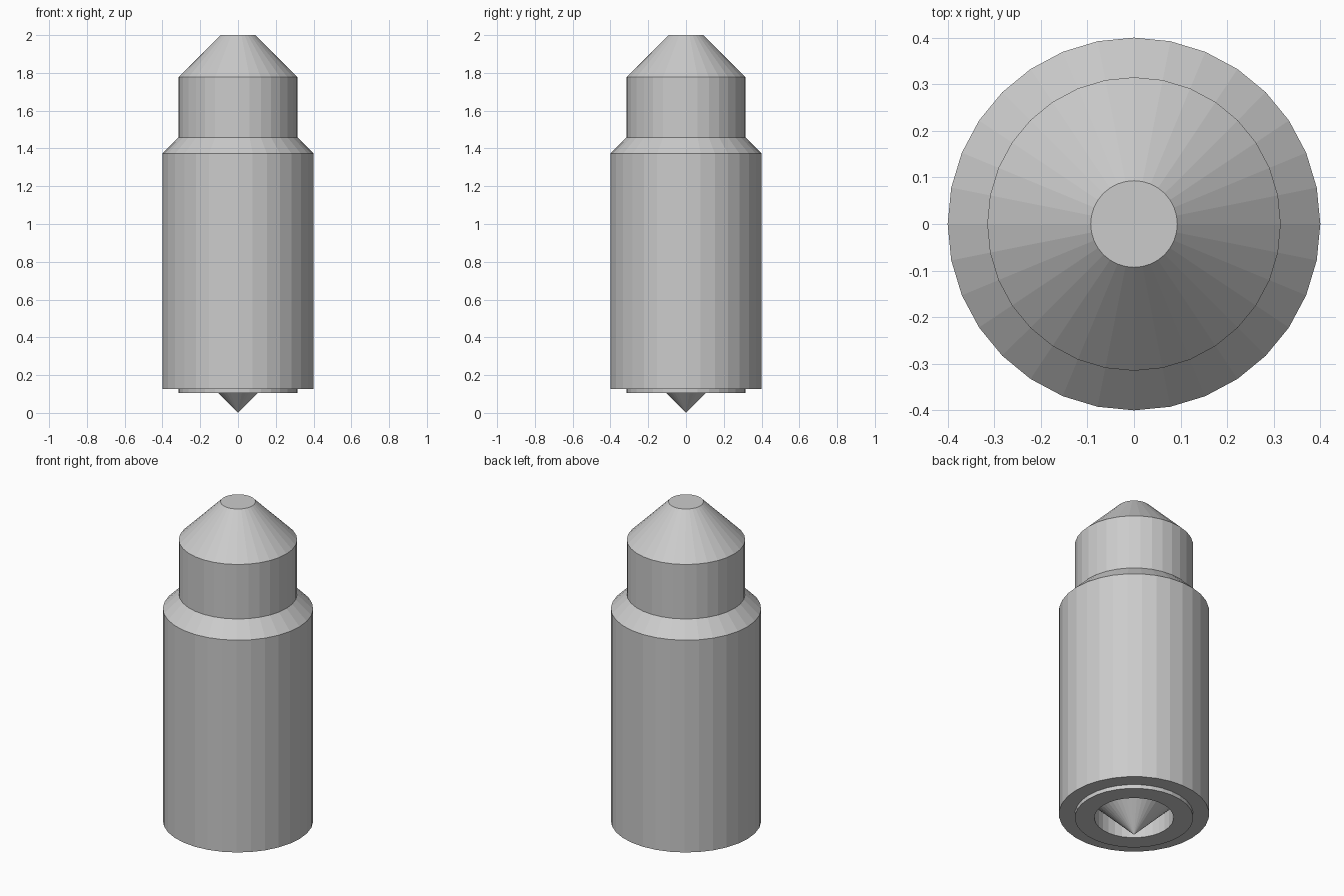
import bpy, bmesh, math

if "Cube" in bpy.data.objects:
    bpy.data.objects.remove(bpy.data.objects["Cube"])

SIDES = 32


def revolve(name, profile):
    """Spin an (r, z) profile around z; points with r = 0 become poles/cap centres."""
    bm = bmesh.new()
    rings = []
    for r, z in profile:
        if r == 0:
            rings.append([bm.verts.new((0, 0, z))])
        else:
            rings.append([bm.verts.new((r * math.cos(2 * math.pi * i / SIDES),
                                        r * math.sin(2 * math.pi * i / SIDES), z))
                          for i in range(SIDES)])
    for a, b in zip(rings, rings[1:]):
        for i in range(SIDES):
            j = (i + 1) % SIDES
            if len(a) == 1:
                bm.faces.new((a[0], b[j], b[i]))
            elif len(b) == 1:
                bm.faces.new((a[i], a[j], b[0]))
            else:
                bm.faces.new((a[i], a[j], b[j], b[i]))
    bmesh.ops.recalc_face_normals(bm, faces=bm.faces[:])
    mesh = bpy.data.meshes.new(name)
    bm.to_mesh(mesh)
    bm.free()
    obj = bpy.data.objects.new(name, mesh)
    bpy.context.collection.objects.link(obj)
    return obj


# Housing: recessed point in the underside, lower lip, barrel, shoulder, neck, tapered top
revolve("housing", [
    (0, 0),            # tip of the point
    (0.211, 0.211),    # point meets the recess wall
    (0.211, 0.104),    # recess rim
    (0.315, 0.104),    # lower lip
    (0.315, 0.127),
    (0.4, 0.127),      # barrel
    (0.4, 1.373),
    (0.315, 1.458),    # shoulder
    (0.315, 1.778),    # neck
    (0.093, 2.0),      # tapered top
    (0, 2.0),
])
